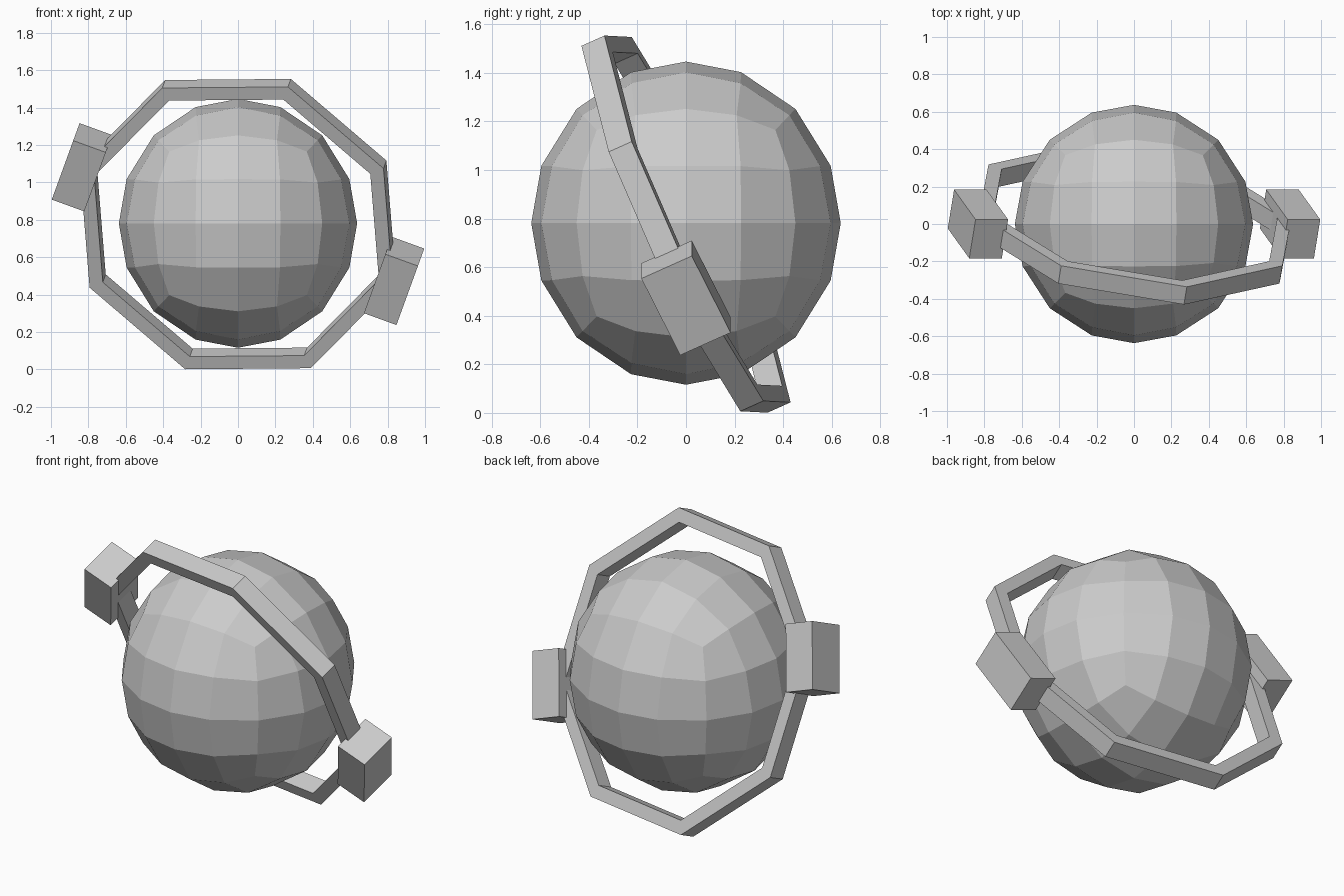
import bpy, bmesh
from math import radians, cos, sin, pi
from mathutils import Matrix, Vector

if "Cube" in bpy.data.objects:
    bpy.data.objects.remove(bpy.data.objects["Cube"])

CENTER = Vector((0, 0, 0.777))
# Shared tilt of the ring and its side blocks
TILT = (Matrix.Translation(CENTER) @ Matrix.Rotation(radians(20), 4, 'Y')
        @ Matrix.Rotation(radians(25.5), 4, 'X'))


def finish(bm, name):
    bmesh.ops.recalc_face_normals(bm, faces=bm.faces)
    mesh = bpy.data.meshes.new(name)
    bm.to_mesh(mesh)
    bm.free()
    obj = bpy.data.objects.new(name, mesh)
    bpy.context.collection.objects.link(obj)
    return obj


# Body: rounded cube with a 4 x 4 grid on each side, slightly taller than wide
def round_point(p):
    q = list(p)
    for i in range(3):
        if abs(abs(p[i]) - 0.5) < 0.01:
            other = sorted(abs(p[j]) for j in range(3) if j != i)[0]
            q[i] = (0.38 + 0.11 * other ** 2) * (1 if p[i] > 0 else -1)
    v = Vector(q).normalized() * 0.637
    v.z *= 1.044
    return v + CENTER + Vector((0, 0, 0.004))


bm = bmesh.new()
bmesh.ops.create_cube(bm, size=2)
bmesh.ops.subdivide_edges(bm, edges=bm.edges[:], cuts=3, use_grid_fill=True)
for v in bm.verts:
    v.co = round_point(v.co)
finish(bm, "body")

# Ring: eight-sided hoop with a rectangular section
SIDES, R_OUT, R_IN, HALF = 8, 0.89, 0.81, 0.0525
section = [(R_OUT, -HALF), (R_OUT, HALF), (R_IN, HALF), (R_IN, -HALF)]
bm = bmesh.new()
loops = []
for i in range(SIDES):
    a = 2 * pi * i / SIDES
    loops.append([bm.verts.new(TILT @ Vector((r * cos(a), y, r * sin(a))))
                  for r, y in section])
for i in range(SIDES):
    a, b = loops[i], loops[(i + 1) % SIDES]
    for j in range(4):
        k = (j + 1) % 4
        bm.faces.new((a[j], a[k], b[k], b[j]))
finish(bm, "ring")

# Blocks on both ends of the ring
for name, side in (("left_block", -1), ("right_block", 1)):
    bm = bmesh.new()
    bmesh.ops.create_cube(bm, size=1, matrix=TILT
                          @ Matrix.Translation((0.888 * side, 0, 0))
                          @ Matrix.Diagonal((0.185, 0.23, 0.372, 1)))
    finish(bm, name)
